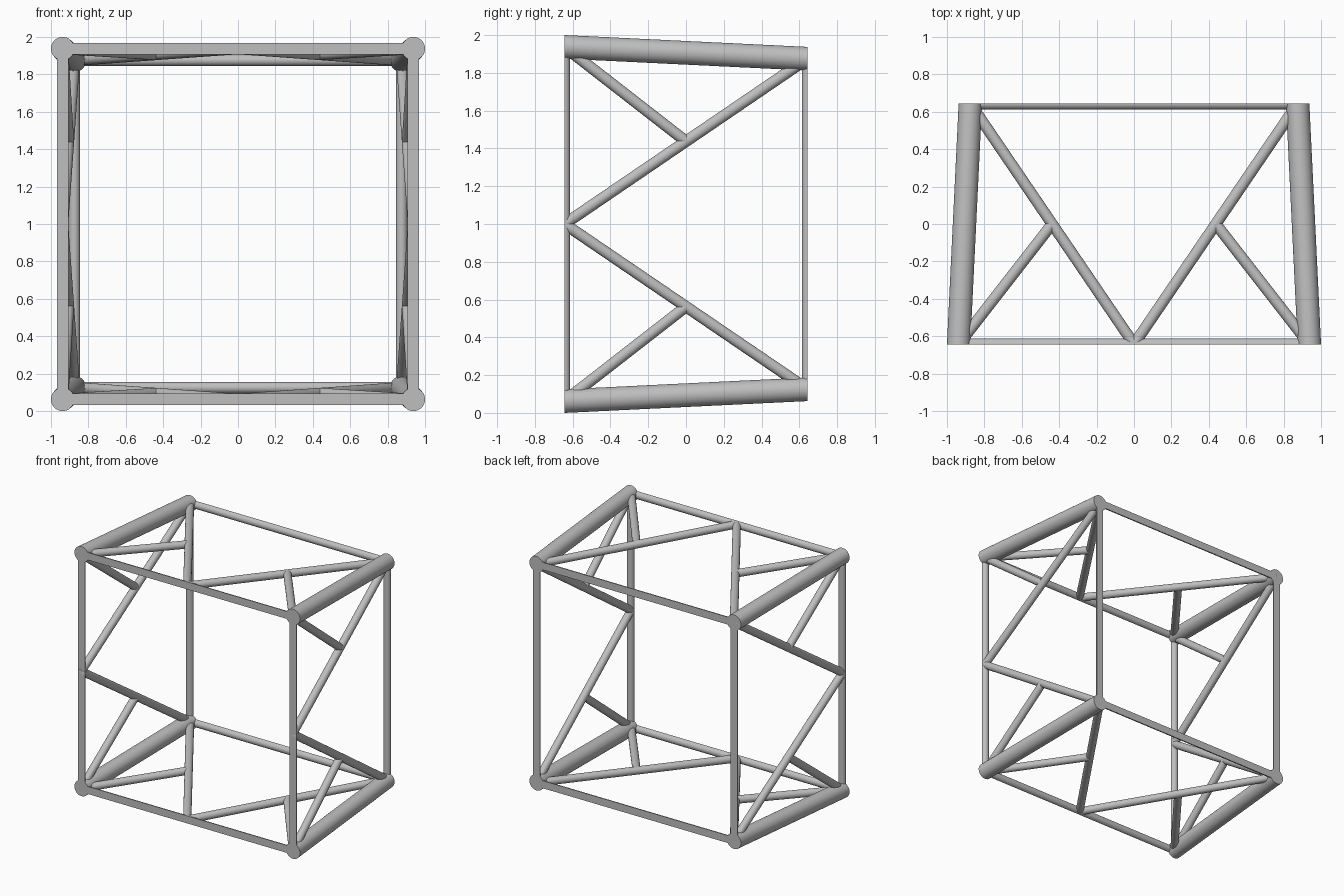
import bpy, bmesh, math
from mathutils import Vector, Matrix

if "Cube" in bpy.data.objects:
    bpy.data.objects.remove(bpy.data.objects["Cube"])

F, B = 0.9375, 0.875      # half size of the front and back squares
D = 0.643                 # half depth
R, r = 0.0625, 0.03       # radius of chords and thin tubes

mat = bpy.data.materials.new("light grey")
mat.diffuse_color = (0.52, 0.52, 0.52, 1)
mat.use_nodes = True
mat.node_tree.nodes["Principled BSDF"].inputs["Base Color"].default_value = mat.diffuse_color


def tube(name, a, b, radius, quarter, extend=0.0, sides=32):
    """Tube from a to b, cut flush with the front and back planes."""
    spin = Matrix.Rotation(math.radians(90 * quarter), 3, 'Y')
    a, b = spin @ Vector(a), spin @ Vector(b)
    d = (b - a).normalized()
    a, b = a - d * extend, b + d * extend
    m = Matrix.Translation((a + b) / 2 + Vector((0, 0, 1))) @ d.to_track_quat('Z', 'Y').to_matrix().to_4x4()
    bm = bmesh.new()
    bmesh.ops.create_cone(bm, cap_ends=True, segments=sides, radius1=radius,
                          radius2=radius, depth=(b - a).length, matrix=m)
    for s in (-1, 1):
        bmesh.ops.bisect_plane(bm, geom=bm.verts[:] + bm.edges[:] + bm.faces[:], dist=1e-5,
                               plane_co=(0, s * D, 0), plane_no=(0, s, 0), clear_outer=True)
        rim = [e for e in bm.edges if e.is_boundary]
        if rim:
            bmesh.ops.holes_fill(bm, edges=rim, sides=0)
    bmesh.ops.recalc_face_normals(bm, faces=bm.faces[:])
    me = bpy.data.meshes.new(name)
    bm.to_mesh(me)
    bm.free()
    me.materials.append(mat)
    ob = bpy.data.objects.new(name, me)
    bpy.context.collection.objects.link(ob)
    bpy.ops.object.select_all(action='DESELECT')
    ob.select_set(True)
    bpy.context.view_layer.objects.active = ob
    bpy.ops.object.shade_smooth_by_angle(angle=math.radians(35))


# the truss repeats four times around the y axis
for q in range(4):
    # thick tapering corner chord
    tube("corner_chord", (F, -D, F), (B, D, B), R, q, extend=0.1)
    # flat-faced bars of the front and back squares
    tube("front_bar", (-F, -D, F), (F, -D, F), r, q)
    tube("back_bar", (-B, D, B), (B, D, B), r, q)
    for s in (-1, 1):
        # long diagonal from back corner to front middle, and its short brace
        tube("diagonal", (s * B, D, B), (0, -D, F), r, q)
        tube("short_brace", (s * F, -D, F), (s * B / 2, 0, (F + B) / 2), r, q)
